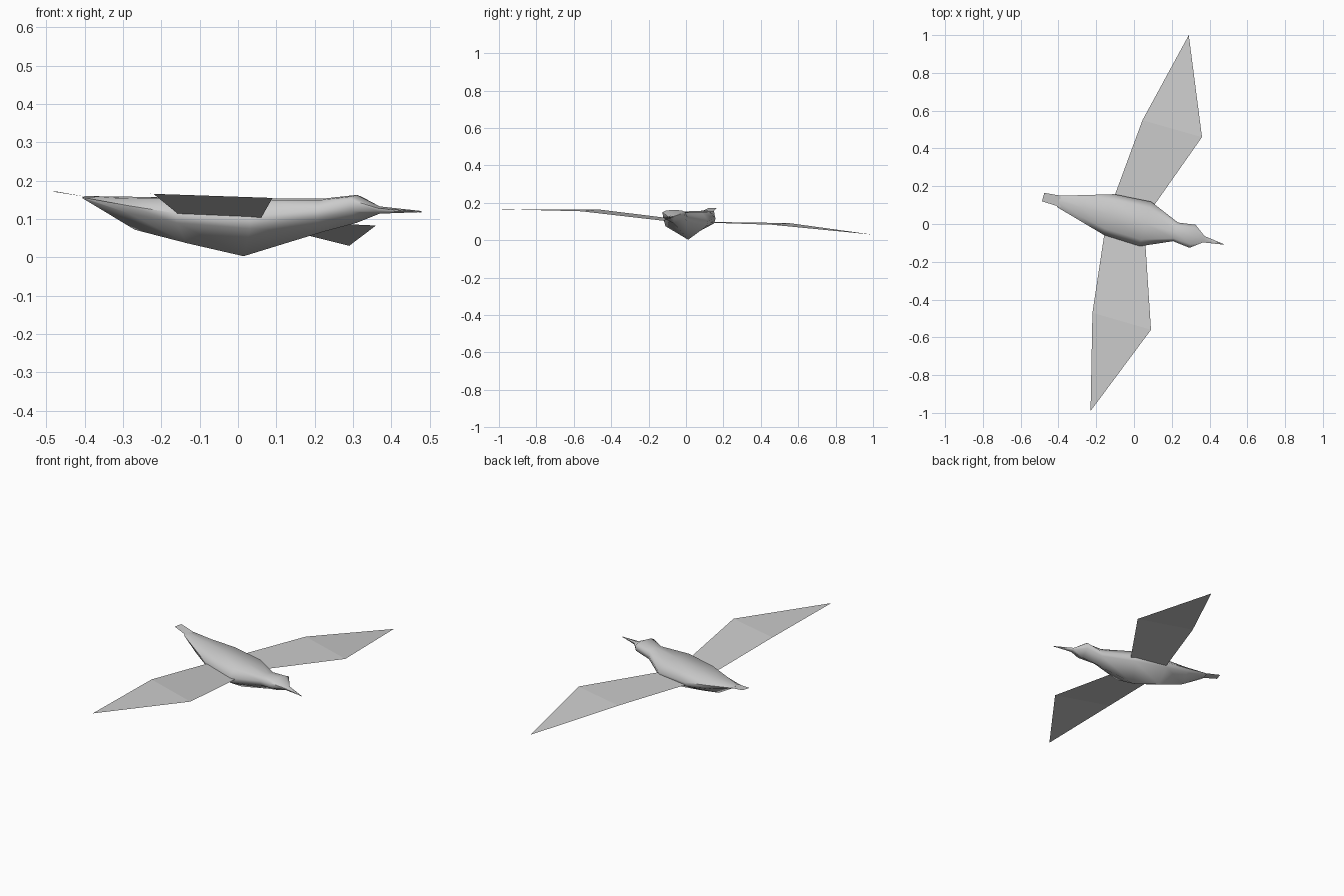
import bpy
from mathutils import Vector

cube = bpy.data.objects.get("Cube")
if cube:
    bpy.data.objects.remove(cube)

grey = bpy.data.materials.new("plumage grey")
grey.use_nodes = True
colour = (0.6, 0.6, 0.6, 1)
grey.diffuse_color = colour
grey.node_tree.nodes["Principled BSDF"].inputs["Base Color"].default_value = colour


def build(name, verts, faces, smooth=None):
    mesh = bpy.data.meshes.new(name)
    mesh.from_pydata(verts, [], faces)
    mesh.materials.append(grey)
    obj = bpy.data.objects.new(name, mesh)
    bpy.context.collection.objects.link(obj)
    if smooth:
        bpy.ops.object.select_all(action='DESELECT')
        obj.select_set(True)
        bpy.context.view_layer.objects.active = obj
        bpy.ops.object.shade_smooth_by_angle(angle=smooth)
    return obj


# The bird flies along a slightly turned axis
along = Vector((0.968, -0.252, 0))
across = Vector((0.252, 0.968, 0))
origin = Vector((0.06, 0, 0))


def place(s, w, z):
    return origin + along * s + across * w + Vector((0, 0, z))


# Body stations: position, half width, back z, upper side z, lower side z, keel z, keel position
stations = [
    (-0.475, 0.031, 0.160, 0.157, 0.155, 0.153, -0.475),
    (-0.340, 0.070, 0.158, 0.135, 0.115, 0.072, -0.340),
    (-0.200, 0.111, 0.157, 0.115, 0.090, 0.037, -0.200),
    (0.000, 0.122, 0.154, 0.105, 0.075, 0.003, -0.047),
    (0.165, 0.051, 0.153, 0.125, 0.100, 0.066, 0.165),
    (0.258, 0.063, 0.163, 0.150, 0.120, 0.090, 0.258),
    (0.320, 0.017, 0.133, 0.128, 0.120, 0.114, 0.320),
    (0.432, 0.001, 0.121, 0.120, 0.119, 0.118, 0.432),
]
verts = []
for s, w, back, upper, lower, keel, ks in stations:
    half = [(w * 0.7, back - 0.004), (w, upper), (w * 0.93, lower)]
    verts.append(place(s, 0, back))
    verts += [place(s, a, z) for a, z in half]
    verts.append(place(ks, 0, keel))
    verts += [place(s, -a, z) for a, z in reversed(half)]
n = 8
faces = [(i * n + j, i * n + (j + 1) % n, (i + 1) * n + (j + 1) % n, (i + 1) * n + j)
         for i in range(len(stations) - 1) for j in range(n)]
faces.append(tuple(reversed(range(n))))
faces.append(tuple(range(len(verts) - n, len(verts))))
# Faces wind with the normals pointing outward
build("body_and_beak", verts, [tuple(reversed(f)) for f in faces], 1.0)

# Flat tail fan
build("tail", [(-0.39, 0.09, 0.157), (-0.39, 0.15, 0.157), (-0.475, 0.165, 0.172), (-0.487, 0.12, 0.172)],
      [(0, 1, 2, 3)])


# Wings: inner panel and pointed outer panel, one sheet each
def wing(name, root_rear, root_front, mid_front, mid_rear, tip, up):
    panels = [(0, 1, 2, 3), (3, 2, 4)]
    if not up:
        panels = [p[::-1] for p in panels]
    build(name, [root_rear, root_front, mid_front, mid_rear, tip], panels)


wing("right_wing", (-0.155, -0.04, 0.112), (0.06, -0.10, 0.102),
     (0.09, -0.56, 0.155), (-0.22, -0.47, 0.165), (-0.23, -0.99, 0.166), False)
wing("left_wing", (-0.11, 0.13, 0.098), (0.10, 0.09, 0.095),
     (0.36, 0.46, 0.083), (0.045, 0.55, 0.092), (0.29, 1.0, 0.03), True)

# Make the face directions consistent and outward on the body
import bmesh
body = bpy.data.objects["body_and_beak"].data
bm = bmesh.new()
bm.from_mesh(body)
bmesh.ops.recalc_face_normals(bm, faces=bm.faces)
bm.to_mesh(body)
bm.free()
